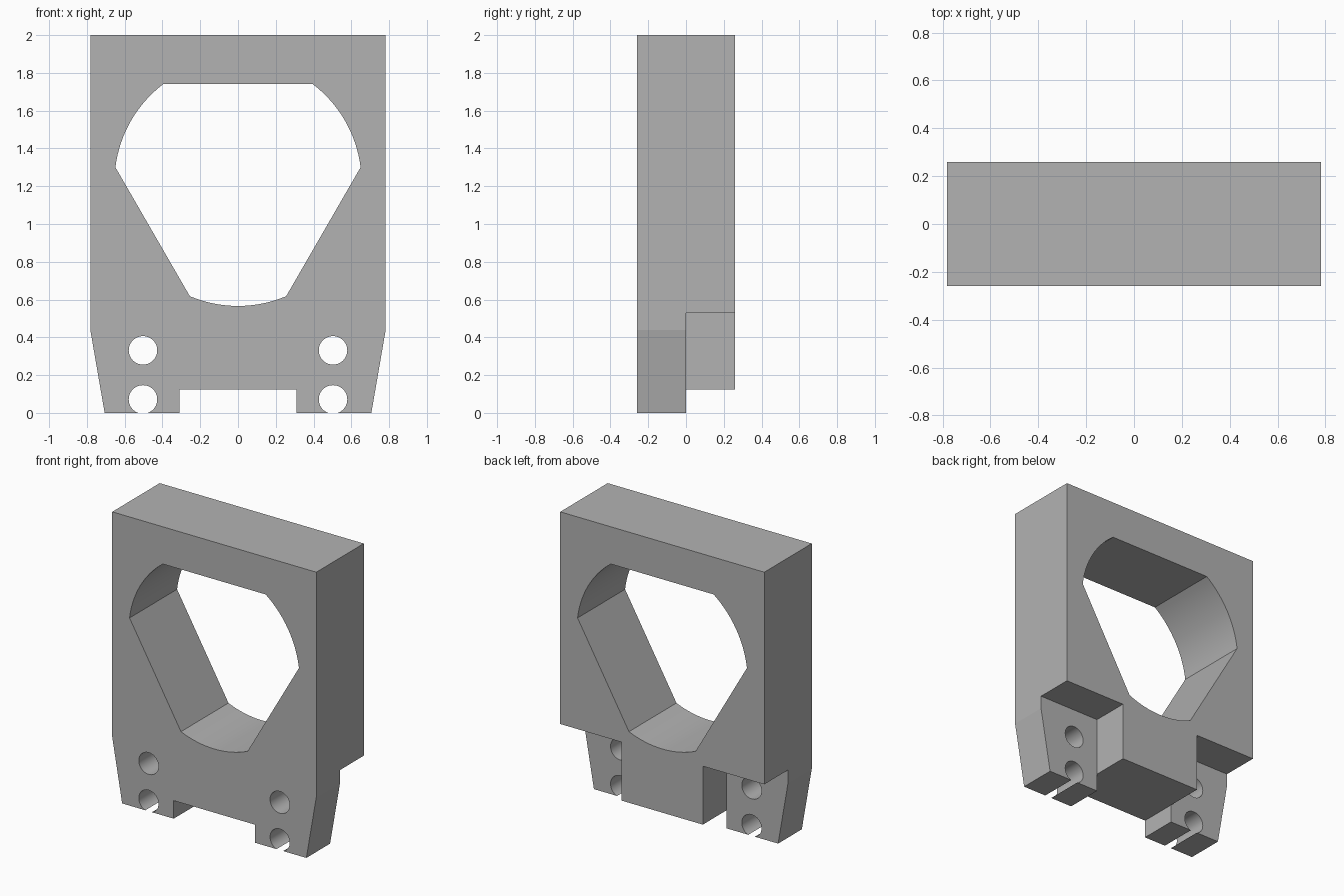
import bpy, bmesh
from math import acos, cos, sin, pi, radians

if "Cube" in bpy.data.objects:
    bpy.data.objects.remove(bpy.data.objects["Cube"], do_unlink=True)

HALF_DEPTH = 0.26

grey = bpy.data.materials.new("plain grey")
grey.use_nodes = True
grey.diffuse_color = (0.45, 0.45, 0.45, 1)
grey.node_tree.nodes["Principled BSDF"].inputs["Base Color"].default_value = (0.45, 0.45, 0.45, 1)


def prism(name, outline, y0, y1):
    """Extrude an (x, z) outline from y0 to y1."""
    bm = bmesh.new()
    face = bm.faces.new([bm.verts.new((x, y0, z)) for x, z in outline])
    moved = bmesh.ops.extrude_face_region(bm, geom=[face])["geom"]
    bmesh.ops.translate(bm, vec=(0, y1 - y0, 0),
                        verts=[v for v in moved if isinstance(v, bmesh.types.BMVert)])
    bmesh.ops.recalc_face_normals(bm, faces=bm.faces)
    mesh = bpy.data.meshes.new(name)
    bm.to_mesh(mesh)
    bm.free()
    mesh.materials.append(grey)
    obj = bpy.data.objects.new(name, mesh)
    bpy.context.collection.objects.link(obj)
    return obj


def arc(cx, cz, r, start, end, steps):
    angles = [start + (end - start) * i / steps for i in range(steps + 1)]
    return [(cx + r * cos(a), cz + r * sin(a)) for a in angles]


# Body silhouette: tapered legs with a notch between them
half = [(0.311, 0.125), (0.311, 0), (0.706, 0), (0.782, 0.44), (0.782, 2)]
body = prism("bracket_body", half + [(-x, z) for x, z in reversed(half)],
             -HALF_DEPTH, HALF_DEPTH)

# Window: a circle trimmed by three flats
radius, flat_distance = 0.654, 0.522
trim = acos(flat_distance / radius)
window = []
for k in range(3):
    middle = pi / 2 + k * 2 * pi / 3
    window += arc(0, 1.22, radius, middle + trim, middle + 2 * pi / 3 - trim, 16)
cutters = [prism("window_cutter", window, -0.4, 0.4)]

# Each leg: pocket behind it and two bolt holes, the lower one open at the bottom
for side, s in (("left", 1), ("right", -1)):
    pocket = [(s * x, z) for x, z in ((0.311, -0.1), (0.9, -0.1), (0.9, 0.53), (0.311, 0.53))]
    cutters.append(prism(side + "_pocket_cutter", pocket, 0, 0.4))
    for level, z in (("upper", 0.331), ("lower", 0.071)):
        circle = arc(s * 0.503, z, 0.0755, 0, 2 * pi, 48)[:-1]
        cutters.append(prism(f"{side}_{level}_hole_cutter", circle, -0.4, 0.4))

bpy.ops.object.select_all(action="DESELECT")
bpy.context.view_layer.objects.active = body
body.select_set(True)
for cutter in cutters:
    cutter.hide_render = True
    mod = body.modifiers.new(cutter.name, "BOOLEAN")
    mod.operation = "DIFFERENCE"
    mod.solver = "EXACT"
    mod.object = cutter
    bpy.ops.object.modifier_apply(modifier=mod.name)
    bpy.data.objects.remove(cutter, do_unlink=True)

# Smooth the round walls, keep the corners sharp
bpy.ops.object.shade_smooth_by_angle(angle=radians(8.5))
